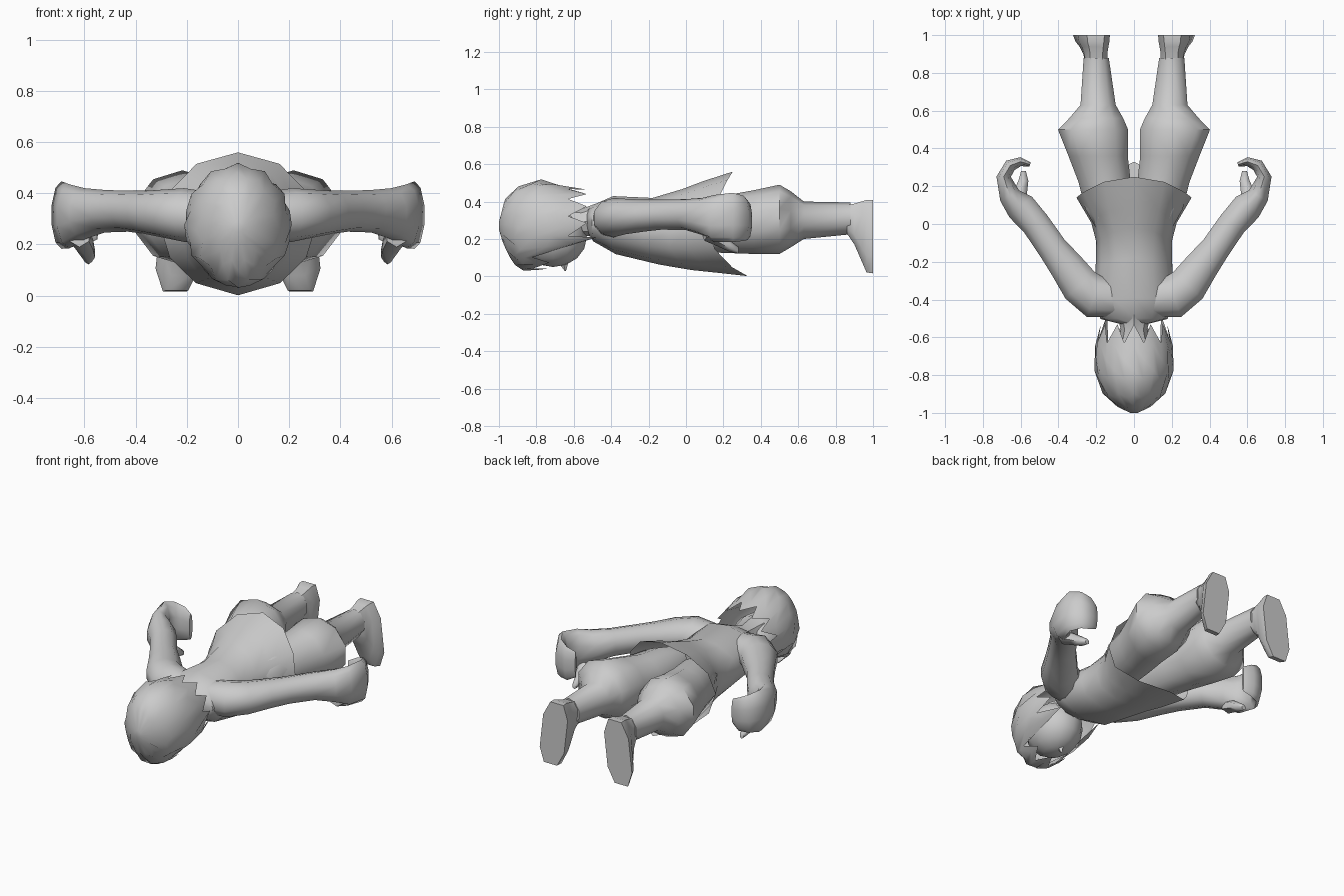
import bpy, bmesh, math
from mathutils import Vector

if "Cube" in bpy.data.objects:
    bpy.data.objects.remove(bpy.data.objects["Cube"])


def finish(name, bm, mirror=False, angle=40):
    bmesh.ops.recalc_face_normals(bm, faces=bm.faces)
    me = bpy.data.meshes.new(name)
    bm.to_mesh(me)
    bm.free()
    ob = bpy.data.objects.new(name, me)
    bpy.context.collection.objects.link(ob)
    if mirror:
        ob.modifiers.new("mirror", 'MIRROR').use_mirror_merge = False
    bpy.ops.object.select_all(action='DESELECT')
    ob.select_set(True)
    bpy.context.view_layer.objects.active = ob
    bpy.ops.object.shade_smooth_by_angle(angle=math.radians(angle))
    return ob


def skin(bm, rings, cap_start=True, cap_end=True):
    vs = [[bm.verts.new(p) for p in r] for r in rings]
    n = len(vs[0])
    for a, b in zip(vs, vs[1:]):
        for i in range(n):
            j = (i + 1) % n
            bm.faces.new((a[i], a[j], b[j], b[i]))
    if cap_start:
        bm.faces.new(vs[0])
    if cap_end:
        bm.faces.new(vs[-1])


def limb(name, path, n=10, straight=False, power=1, skew=0, angle=62):
    """Loft along a path of (x, y, z, half width, half height)."""
    bm = bmesh.new()
    pts = [Vector(p[:3]) for p in path]
    rings = []
    for k, p in enumerate(path):
        t = pts[min(k + 1, len(pts) - 1)] - pts[max(k - 1, 0)]
        t.z = 0
        t = Vector((0, 1, 0)) if straight else t.normalized()
        side = Vector((t.y, -t.x, 0))
        ring = []
        for i in range(n):
            a = 2 * math.pi * (i + 0.5) / n
            c, s = [math.copysign(abs(v) ** power, v) for v in (math.cos(a), math.sin(a))]
            ring.append(pts[k] + side * (p[3] * c - skew * k * s) + Vector((0, 0, p[4] * s)))
        rings.append(ring)
    skin(bm, rings)
    return finish(name, bm, True, angle)


def at(stations, y):
    """Interpolate (half width, low z, high z) at y."""
    for a, b in zip(stations, stations[1:]):
        if y <= b[0]:
            break
    f = (y - a[0]) / (b[0] - a[0])
    return [u + (v - u) * f for u, v in zip(a[1:], b[1:])]


def shell(name, stations, steps, rim, n, angle):
    """Open shell along y whose edge follows rim(index, sine)."""
    bm = bmesh.new()
    y0 = stations[0][0]
    rings = []
    for t in steps:
        ring = []
        for i in range(n):
            a = 2 * math.pi * i / n
            c, s = math.cos(a), math.sin(a)
            y = y0 + t * (rim(i, s) - y0)
            w, lo, hi = at(stations, y)
            ring.append((w * c, y, (lo + hi) / 2 + (hi - lo) / 2 * s))
        rings.append(ring)
    skin(bm, rings, True, False)
    return finish(name, bm, False, angle)


# tunic with a flared, pointed hem
def hem(i, s):
    return 0.14 + 0.11 * s ** 2 if s > 0 else 0.14 + 0.19 * abs(s) ** 4


shell("tunic", [(-0.53, 0.07, 0.24, 0.36), (-0.5, 0.19, 0.19, 0.38), (-0.4, 0.22, 0.125, 0.43),
                (-0.2, 0.20, 0.075, 0.415), (-0.08, 0.20, 0.05, 0.44), (0.02, 0.23, 0.035, 0.485),
                (0.14, 0.305, 0.022, 0.525), (0.25, 0.33, 0.012, 0.56), (0.34, 0.34, 0.0, 0.58)],
      [0, 0.04, 0.18, 0.45, 0.65, 0.8, 1], hem, 12, 50)


# jagged hair cap, open over the face
def fringe(i, s):
    if s < -0.65:
        return -0.82 if i % 2 else -0.73
    if s < -0.3:
        return -0.6 if i % 2 else -0.48
    return -0.63 if i % 2 else -0.53


shell("hair", [(-1.0, 0.02, 0.25, 0.29), (-0.97, 0.085, 0.15, 0.41), (-0.9, 0.165, 0.03, 0.48),
               (-0.77, 0.212, 0.035, 0.52), (-0.64, 0.205, 0.06, 0.475), (-0.55, 0.18, 0.1, 0.465),
               (-0.46, 0.16, 0.13, 0.46)],
      [0, 0.07, 0.22, 0.48, 0.76, 1], fringe, 24, 50)

# face
bm = bmesh.new()
bmesh.ops.create_uvsphere(bm, u_segments=12, v_segments=8, radius=1)
for v in bm.verts:
    v.co = (v.co.x * 0.155, v.co.y * 0.18 - 0.71, v.co.z * 0.16 + 0.21)
finish("face", bm)

# nose
bm = bmesh.new()
bmesh.ops.create_cone(bm, segments=4, radius1=0.035, radius2=0.004, depth=0.06, cap_ends=True)
for v in bm.verts:
    v.co = (v.co.x * 0.7, v.co.y - 0.66 + (0.015 if v.co.z > 0 else 0), 0.06 - v.co.z)
finish("nose", bm)

# neck
bm = bmesh.new()
skin(bm, [[(r * math.cos(k * math.pi / 4), y, z + r * math.sin(k * math.pi / 4)) for k in range(8)]
          for y, z, r in ((-0.68, 0.28, 0.1), (-0.56, 0.29, 0.07), (-0.48, 0.3, 0.09))])
finish("neck", bm)

# arms running into curled, flattened hands
limb("arm", [(0.08, -0.40, 0.30, 0.10, 0.10), (0.21, -0.385, 0.315, 0.12, 0.105),
             (0.285, -0.325, 0.32, 0.11, 0.095), (0.36, -0.22, 0.325, 0.095, 0.085),
             (0.43, -0.13, 0.33, 0.082, 0.08), (0.52, 0.00, 0.33, 0.08, 0.083),
             (0.60, 0.09, 0.32, 0.085, 0.10), (0.658, 0.15, 0.31, 0.06, 0.125),
             (0.69, 0.25, 0.315, 0.04, 0.132), (0.655, 0.31, 0.31, 0.035, 0.12),
             (0.60, 0.33, 0.30, 0.025, 0.105), (0.55, 0.315, 0.30, 0.012, 0.08)])
limb("thumb", [(0.62, 0.10, 0.235, 0.045, 0.045), (0.60, 0.17, 0.20, 0.04, 0.04),
               (0.585, 0.23, 0.165, 0.03, 0.032), (0.585, 0.28, 0.14, 0.015, 0.018)], 6)

# baggy trouser legs
limb("leg", [(0.10, -0.05, 0.27, 0.09, 0.13), (0.13, 0.08, 0.28, 0.135, 0.15),
             (0.155, 0.22, 0.28, 0.145, 0.155), (0.19, 0.36, 0.29, 0.165, 0.17),
             (0.217, 0.50, 0.305, 0.195, 0.185), (0.20, 0.56, 0.305, 0.15, 0.15),
             (0.19, 0.63, 0.30, 0.098, 0.10), (0.20, 0.88, 0.31, 0.07, 0.085)], straight=True)

# boots, toes turned slightly outward
limb("boot", [(0.20, 0.86, 0.305, 0.062, 0.08), (0.205, 0.90, 0.28, 0.064, 0.115),
              (0.212, 0.94, 0.24, 0.075, 0.17), (0.22, 0.965, 0.215, 0.085, 0.205),
              (0.225, 1.0, 0.212, 0.09, 0.207)], 8, True, 0.7, 0.006, 50)
